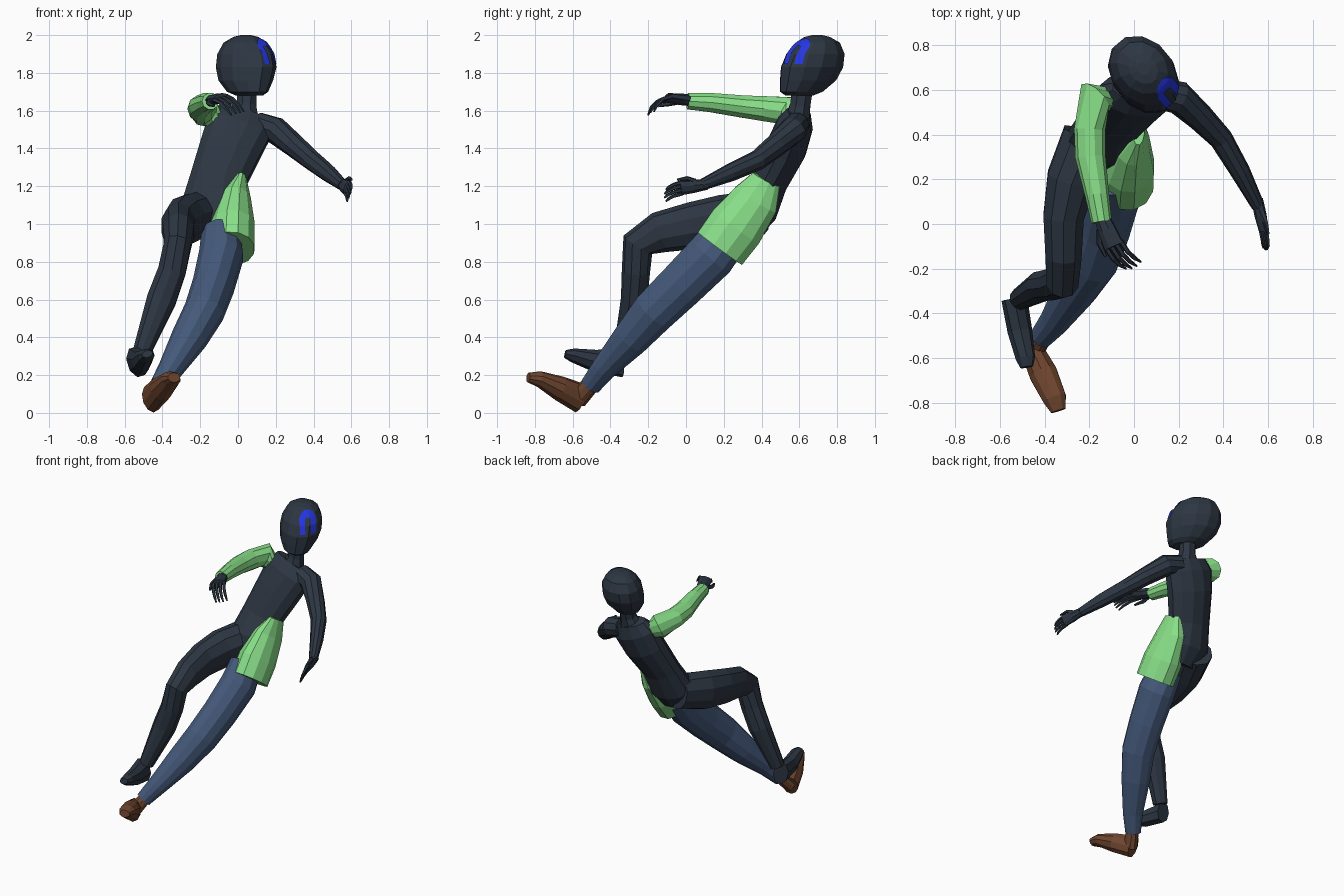
import bpy, bmesh, math
from mathutils import Vector as V
from mathutils.bvhtree import BVHTree


def material(name, rgb):
    m = bpy.data.materials.new(name)
    m.diffuse_color = (*rgb, 1)
    return m


DARK = material("dark slate", (0.026, 0.037, 0.055))
GREEN = material("light green", (0.25, 0.74, 0.25))
DENIM = material("denim blue", (0.058, 0.100, 0.195))
BROWN = material("shoe brown", (0.160, 0.061, 0.028))
BLUE = material("bright blue", (0.018, 0.037, 0.75))


def finish(name, bm, mat):
    bmesh.ops.recalc_face_normals(bm, faces=bm.faces)
    me = bpy.data.meshes.new(name)
    bm.to_mesh(me)
    me.materials.append(mat)
    ob = bpy.data.objects.new(name, me)
    bpy.context.collection.objects.link(ob)
    return ob


def loft(bm, rings):
    """Skin a list of closed point rings and cap both ends."""
    vs = [[bm.verts.new(p) for p in r] for r in rings]
    n = len(vs[0])
    for r, q in zip(vs, vs[1:]):
        for i in range(n):
            j = (i + 1) % n
            bm.faces.new((r[i], r[j], q[j], q[i]))
    bm.faces.new(vs[0][::-1])
    bm.faces.new(vs[-1])


def add_tube(bm, path, side, n=10):
    """path: (x, y, z, half width along side, half depth)"""
    pts = [V(p[:3]) for p in path]
    rings = []
    for i, p in enumerate(path):
        t = V()
        if i:
            t += (pts[i] - pts[i - 1]).normalized()
        if i < len(pts) - 1:
            t += (pts[i + 1] - pts[i]).normalized()
        t.normalize()
        s = V(side)
        u = (s - t * s.dot(t)).normalized()
        w = t.cross(u)
        rings.append([pts[i] + u * p[3] * math.cos(a) + w * p[4] * math.sin(a)
                      for a in (2 * math.pi * (k + 0.5) / n for k in range(n))])
    loft(bm, rings)


def tube(name, path, side, mat, n=10):
    bm = bmesh.new()
    add_tube(bm, path, side, n)
    return finish(name, bm, mat)


# torso and neck
tube("torso", [(-.125, .31, .97, .11, .09), (-.13, .37, 1.08, .18, .122),
               (-.11, .44, 1.22, .152, .10), (-.04, .53, 1.40, .168, .112),
               (.01, .575, 1.52, .18, .10), (.035, .60, 1.59, .14, .062)],
     (1, 0, 0), DARK, 12)
tube("neck", [(.03, .59, 1.55, .09, .07), (.045, .605, 1.63, .056, .058),
              (.05, .62, 1.74, .056, .06)], (1, 0, 0), DARK, 8)

# bent leg, bare dark
tube("bent_leg", [(-.20, .39, 1.06, .125, .118), (-.28, .20, 1.02, .115, .135),
                  (-.315, .03, .99, .095, .125), (-.315, -.14, .955, .085, .11),
                  (-.32, -.255, .89, .075, .09), (-.35, -.265, .75, .078, .075),
                  (-.405, -.275, .60, .082, .07), (-.51, -.335, .32, .05, .05)],
     (1, 0, 0), DARK)
tube("bent_leg_foot", [(-.535, -.335, .27, .055, .085), (-.51, -.48, .275, .055, .06),
                       (-.485, -.60, .305, .045, .036), (-.48, -.64, .312, .03, .02)],
     (1, .2, .3), DARK, 8)

# straight leg in trousers, with shoe and ankle
tube("trouser_leg", [(-.09, .225, .95, .105, .125), (-.09, .13, .83, .12, .136),
                     (-.13, -.025, .675, .113, .128), (-.18, -.17, .535, .108, .12),
                     (-.258, -.29, .395, .097, .10), (-.355, -.435, .235, .068, .068),
                     (-.415, -.505, .145, .052, .056)],
     (1, 0, 0), DENIM, 12)
tube("shoe", [(-.46, -.555, .076, .052, .08), (-.405, -.67, .13, .066, .066),
              (-.355, -.78, .18, .055, .042), (-.338, -.835, .187, .035, .026)],
     (1, .45, 0), BROWN, 10)
tube("shoe_ankle", [(-.405, -.495, .16, .042, .046), (-.45, -.575, .075, .046, .055)],
     (1, 0, 0), BROWN, 10)

# green tail flaring over the hip
tube("hip_panel", [(.018, .425, 1.235, .03, .082), (-.01, .37, 1.13, .082, .13),
                   (-.027, .265, .985, .12, .155), (-.032, .18, .87, .122, .15)],
     (1, 0, 0), GREEN, 12)

# arms
tube("sleeve", [(-.10, .565, 1.545, .05, .05), (-.175, .565, 1.598, .083, .085),
                (-.198, .42, 1.61, .07, .07), (-.195, .30, 1.622, .062, .068),
                (-.165, .13, 1.643, .053, .054), (-.145, .01, 1.65, .045, .046)],
     (0, 0, 1), GREEN)
tube("bare_arm", [(.10, .585, 1.525, .07, .07), (.20, .565, 1.495, .072, .075),
                  (.298, .475, 1.415, .062, .062), (.39, .38, 1.338, .054, .053),
                  (.475, .235, 1.272, .048, .045), (.555, .08, 1.205, .03, .03)],
     (0, 0, 1), DARK)


# hands: palm, four curled fingers and a thumb
def hand(name, wrist, along, side, curl, thumb, size):
    w, d, s, c = V(wrist), V(along).normalized(), V(side).normalized(), V(curl) * size
    bm = bmesh.new()

    def limb(steps, n):
        add_tube(bm, [(*(w + (p - w) * size), a * size, b * size) for p, a, b in steps], s, n)

    limb([(w - d * .03, .026, .024), (w + d * .04, .034, .024),
          (w + d * .105, .038, .018)], 8)
    for k in range(4):
        base = w + d * .095 + s * (k - 1.5) * .02
        length = .10 - .008 * abs(k - 1.5)
        limb([(base, .010, .011), (base + d * length * .5 + c * .015, .009, .009),
              (base + d * length * .8 + c * .04, .008, .008),
              (base + d * length * .95 + c * .065, .004, .004)], 5)
    base = w + d * .03 + s * thumb * .025
    limb([(base, .014, .013), (base + d * .04 + s * thumb * .025 + c * .008, .011, .011),
          (base + d * .09 + s * thumb * .03 + c * .02, .006, .006)], 5)
    finish(name, bm, DARK)


hand("sleeve_hand", (-.14, .02, 1.655), (.38, -.9, .1), (.9, .42, .25), (.5, 0, -.9), -1, 1.25)
hand("bare_hand", (.557, .08, 1.205), (.2, -.95, -.13), (.35, 0, 1), (-.1, 0, -.4), 1, 1.08)

# head: rings of (height, forward shift, side shift, half depth, half width)
F, S = V((.64, -.77, 0)), V((.77, .64, 0))
C = V((.045, .665, 0))
rings = []
for z, f, s, dep, wid in [(1.68, .06, -.03, .085, .06), (1.70, .045, -.03, .13, .092),
                          (1.76, .012, -.015, .168, .126), (1.83, -.003, 0, .186, .14),
                          (1.90, -.018, .010, .172, .134), (1.96, -.03, .016, .128, .104),
                          (1.99, -.025, .016, .075, .06), (2.0, -.025, .016, .03, .025)]:
    rings.append([C + V((0, 0, z)) + F * (f + dep * math.cos(a)) + S * (s + wid * math.sin(a))
                  for a in (2 * math.pi * (k + .5) / 12 for k in range(12))])
bm = bmesh.new()
loft(bm, rings)
bmesh.ops.recalc_face_normals(bm, faces=bm.faces)
tree = BVHTree.FromBMesh(bm)
finish("head", bm, DARK)

# arch-shaped forehead mark, laid onto the head surface
line = [(-.036, 1.845 + .008 * k) for k in range(10)]
line += [(-.036 * math.cos(math.pi * k / 12), 1.925 + .034 * math.sin(math.pi * k / 12))
         for k in range(13)]
line += [(.036, 1.917 - .008 * k) for k in range(10)]
bm = bmesh.new()
rows = []
for i, (x, z) in enumerate(line):
    a, b = V(line[max(i - 1, 0)]), V(line[min(i + 1, len(line) - 1)])
    t = (b - a).normalized()
    row = []
    for o in (-.018, -.006, .006, .018):
        start = C + F + S * (.034 + x - t.y * o) + V((0, 0, z + t.x * o))
        hit, normal, _, _ = tree.ray_cast(start, -F)
        row.append(bm.verts.new(hit + normal * .006))
    rows.append(row)
for r, q in zip(rows, rows[1:]):
    for k in range(3):
        bm.faces.new((r[k], q[k], q[k + 1], r[k + 1]))
finish("forehead_mark", bm, BLUE)
